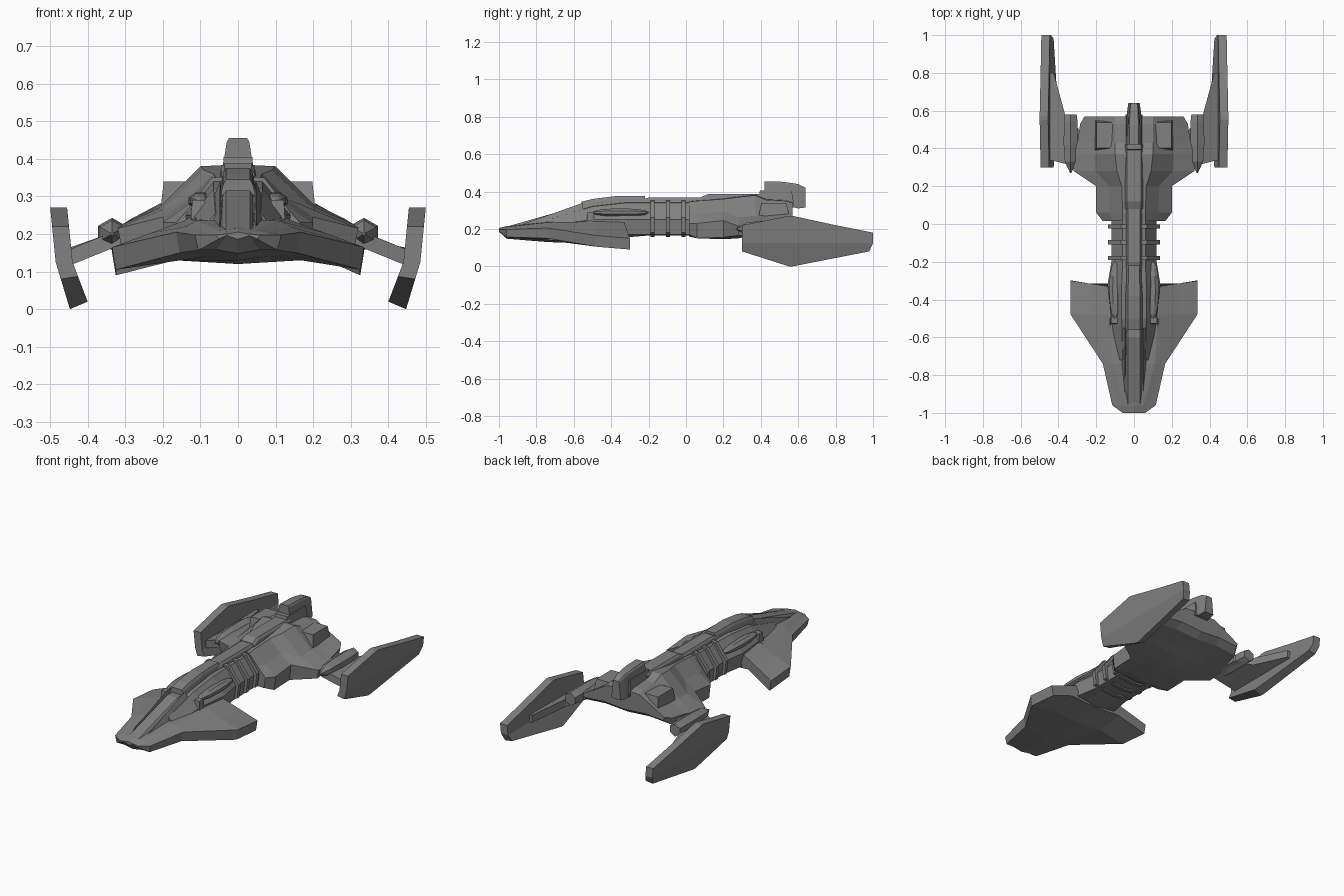
import bpy, bmesh, math

cube = bpy.data.objects.get("Cube")
if cube:
    bpy.data.objects.remove(cube)

grey = bpy.data.materials.new("hull grey")
grey.use_nodes = True
COLOUR = (.22, .22, .22, 1)
grey.diffuse_color = COLOUR
grey.node_tree.nodes["Principled BSDF"].inputs["Base Color"].default_value = COLOUR


def loft(name, loops, mirror=False):
    """Skin a list of equal-length point loops and cap both ends."""
    bm = bmesh.new()
    rings = [[bm.verts.new(point) for point in loop] for loop in loops]
    count = len(rings[0])
    for first, second in zip(rings, rings[1:]):
        for i in range(count):
            j = (i + 1) % count
            bm.faces.new((first[i], first[j], second[j], second[i]))
    bm.faces.new(rings[0])
    bm.faces.new(rings[-1])
    bmesh.ops.remove_doubles(bm, verts=bm.verts, dist=.0001)
    bmesh.ops.recalc_face_normals(bm, faces=bm.faces)
    mesh = bpy.data.meshes.new(name)
    bm.to_mesh(mesh)
    bm.free()
    mesh.materials.append(grey)
    obj = bpy.data.objects.new(name, mesh)
    bpy.context.collection.objects.link(obj)
    if mirror:
        obj.modifiers.new("mirror", "MIRROR")


def symmetric(half):
    """Complete a loop from its right half, which runs top centre to bottom centre."""
    return half + [(-x, y, z) for x, y, z in reversed(half) if x > 0]


def station(y, deck, edge, drop, keel, sink=0, sweep=0):
    """Hull section: flat deck, flanks down to the edge, a short side, then the belly."""
    (deck_x, deck_z), (edge_x, edge_z) = deck, edge
    inner = y - sweep
    return symmetric([
        (0, inner, deck_z + .005),
        (deck_x, inner, deck_z),
        ((deck_x + edge_x) / 2, y - sweep / 2, (deck_z + edge_z) / 2 - sink),
        (edge_x, y, edge_z),
        (edge_x - .01, y, edge_z - drop),
        (edge_x / 2, inner, keel + .01),
        (0, inner, keel),
    ])


def ridge(name, stations, flare):
    """Centre-line part from (y, top, bottom, half width), widening by flare at its foot."""
    loft(name, [symmetric([(0, y, top), (width * .8, y, top), (width, y, top - flare),
                           (width + flare, y, bottom), (0, y, bottom)])
                for y, top, bottom, width in stations])


def wedge(name, start, end, width, height):
    """Mirrored pair of blades growing from a point to a triangle."""
    x, y, z = end
    base = [(x - width, y, z), (x + width, y, z), (x - width / 2, y, z + height)]
    loft(name, [[tuple(s + (p - e) * .1 for s, p, e in zip(start, point, end)) for point in base], base], True)


def spindle(name, x, z, stations, sides, squash):
    """Mirrored pair of rods along y from (y, radius) stations."""
    angles = [math.tau * (i + .5) / sides for i in range(sides)]
    loft(name, [[(x + r * math.cos(a), y, z + r * squash * math.sin(a)) for a in angles]
                for y, r in stations], True)


def block(name, centre, size, mirror=False):
    """Box with a slightly narrower top."""
    x, y, z = centre
    width, length, height = (side / 2 for side in size)
    corners = ((-1, -1), (1, -1), (1, 1), (-1, 1))
    loft(name, [[(x + i * width * taper, y + j * length * taper, z + k * height) for i, j in corners]
                for k, taper in ((-1, 1), (1, .85))], mirror)


# Broad head with swept, drooping wings
loft("head", [
    station(y=-1, deck=(.03, .2), edge=(.06, .197), drop=.01, keel=.186),
    station(y=-.96, deck=(.05, .21), edge=(.115, .197), drop=.04, keel=.148),
    station(y=-.74, deck=(.11, .235), edge=(.165, .205), drop=.055, keel=.13),
    station(y=-.48, deck=(.13, .24), edge=(.335, .165), drop=.06, keel=.12),
    station(y=-.3, deck=(.14, .235), edge=(.335, .15), drop=.06, keel=.15, sweep=.03),
])
wedge("strake", start=(.115, -.8, .21), end=(.14, -.5, .22), width=.025, height=.025)

# Sloping nose ridge, its rails, and the stepped cabin
ridge("nose_ridge", [(-.98, .206, .19, .04), (-.6, .315, .23, .04), (-.54, .315, .23, .04)], flare=.01)
wedge("nose_rail", start=(.05, -.92, .2), end=(.06, -.55, .25), width=.025, height=.09)
ridge("cabin", [(-.56, .345, .27, .04), (-.5, .36, .28, .04),
                (-.38, .375, .28, .04), (-.22, .375, .28, .035)], flare=.015)

# Neck running back from the head
loft("neck", [
    station(y=-.72, deck=(.06, .255), edge=(.09, .22), drop=.04, keel=.17),
    station(y=-.5, deck=(.065, .32), edge=(.12, .25), drop=.09, keel=.15),
    station(y=-.32, deck=(.065, .34), edge=(.14, .25), drop=.08, keel=.155),
    station(y=-.2, deck=(.06, .34), edge=(.12, .25), drop=.08, keel=.165),
    station(y=.06, deck=(.06, .34), edge=(.12, .25), drop=.08, keel=.165),
])

# Ribs around the neck
for i in range(3):
    middle = -.18 + i * .083
    loft(f"neck_rib_{i + 1}", [
        station(y=middle + side, deck=(.07, .35), edge=(.138, .26), drop=.08, keel=.157)
        for side in (-.011, .011)])

# Side blisters and small guns
spindle("blister", x=.1, z=.288, sides=8, squash=.7,
        stations=[(-.35 + .15 * math.sin(t * math.pi / 6), .004 + .03 * math.cos(t * math.pi / 6))
                  for t in range(-3, 4)])
block("small_gun", centre=(.105, -.51, .265), size=(.04, .04, .05), mirror=True)

# Long spine with a stepped top
ridge("front_spine", [(-.24, .355, .3, .04), (-.2, .368, .3, .04), (.1, .368, .3, .04)], flare=.012)
ridge("rear_spine", [(.08, .37, .3, .045), (.12, .388, .3, .045), (.42, .388, .3, .045)], flare=.012)

# Rear hull flaring out to the engine arms
loft("rear_hull", [
    station(y=.015, deck=(.06, .345), edge=(.165, .23), drop=.06, keel=.16),
    station(y=.06, deck=(.06, .35), edge=(.2, .23), drop=.08, keel=.15, sink=.01),
    station(y=.2, deck=(.065, .36), edge=(.2, .245), drop=.09, keel=.145, sink=.01),
    station(y=.28, deck=(.09, .37), edge=(.32, .215), drop=.05, keel=.15, sink=.03),
    station(y=.37, deck=(.1, .38), edge=(.32, .22), drop=.05, keel=.165, sink=.03),
    station(y=.43, deck=(.1, .355), edge=(.3, .23), drop=.05, keel=.18, sink=.02),
    station(y=.53, deck=(.1, .35), edge=(.285, .24), drop=.04, keel=.2, sink=.01),
    station(y=.57, deck=(.1, .34), edge=(.262, .25), drop=.02, keel=.23),
])

# Cannons either side of the tail fin
block("cannon", centre=(.153, .47, .305), size=(.105, .16, .07), mirror=True)

# Tail fin on its mount
block("fin_mount", centre=(0, .48, .36), size=(.09, .2, .09))
ridge("tail_fin", [(.42, .455, .38, .03), (.52, .452, .33, .03),
                   (.6, .44, .31, .026), (.64, .42, .315, .02)], flare=.01)

# Engine pods
spindle("engine_pod", x=.335, z=.2, sides=6, squash=1,
        stations=[(.27, .004), (.33, .036), (.42, .043), (.54, .042), (.58, .036)])

# Arms tapering back along the outer plates
arm = [(.29, .3, .18), (.45, .34, .115), (.45, .8, .12), (.425, .8, .125), (.365, .58, .15), (.29, .5, .18)]
loft("arm", [[(x, y, z + thickness) for x, y, z in arm] for thickness in (0, .043)], True)

# Outer plates with inward-bent lower halves
BEND = .125
plate = []
for z, front, back in ((0, .55, .57), (.08, .3, .98), (BEND, .3, 1), (.18, .3, 1), (.22, .3, .8), (.27, .55, .57)):
    bend = min(z / BEND, 1)
    lean = max(z - BEND, 0) * .1
    inner = .4 + .04 * bend + lean
    outer = .447 + .038 * bend + lean
    low = z + .02 * (1 - bend)
    plate.append([(inner, front, low), (outer, front, z), (outer, back, z), (inner, back, low)])
loft("outer_plate", plate, True)
